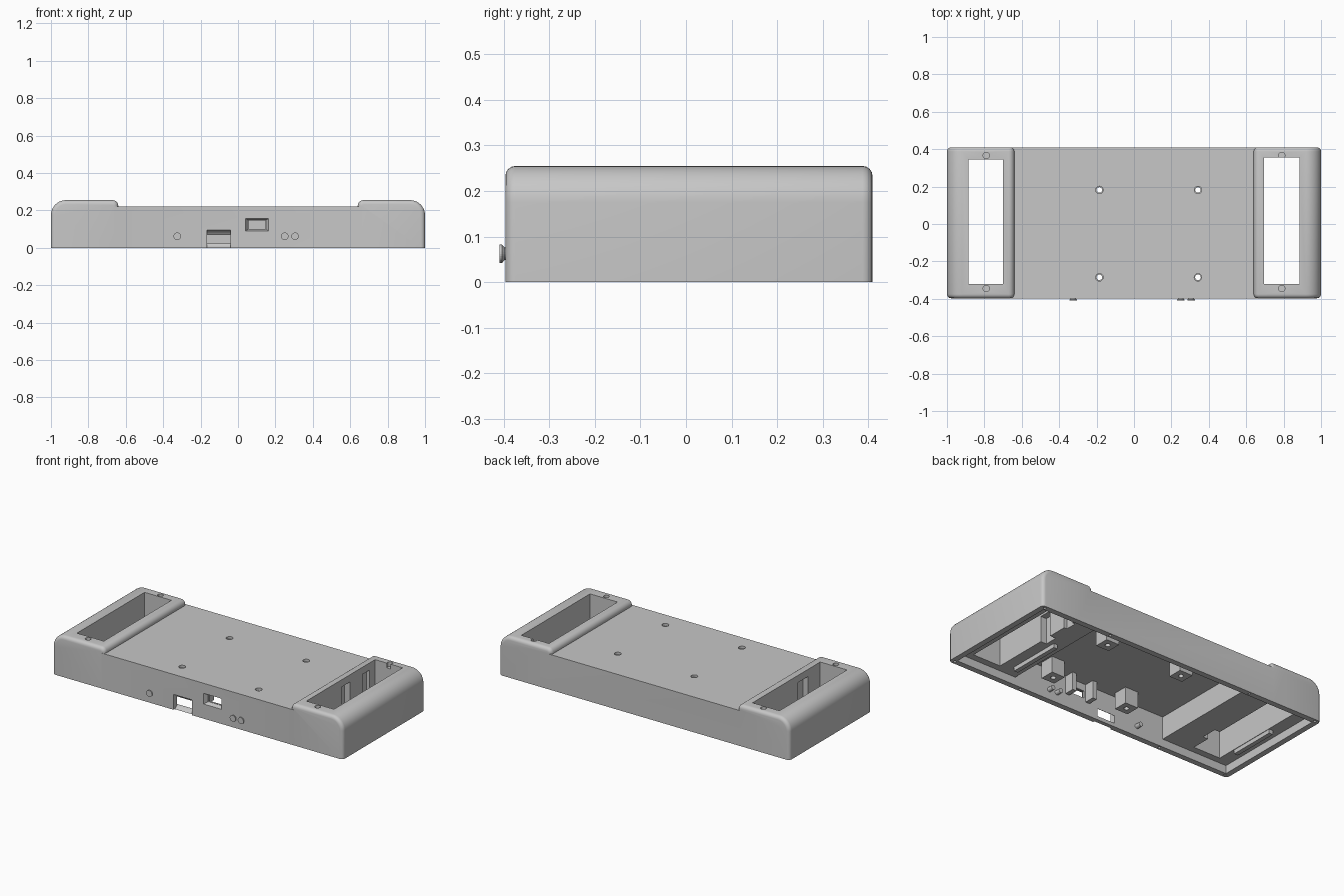
import bpy, bmesh, math
from mathutils import Matrix

if "Cube" in bpy.data.objects:
    bpy.data.objects.remove(bpy.data.objects["Cube"])

FRONT, BACK = -0.397, 0.41
DECK, TOP = 0.22, 0.255
SIDES = (-1, 1)

grey = bpy.data.materials.new("plain grey")
grey.use_nodes = True
grey.diffuse_color = (0.57, 0.57, 0.57, 1)
bsdf = next(n for n in grey.node_tree.nodes if n.type == "BSDF_PRINCIPLED")
bsdf.inputs["Base Color"].default_value = grey.diffuse_color


def make(name, bm):
    bmesh.ops.recalc_face_normals(bm, faces=bm.faces)
    mesh = bpy.data.meshes.new(name)
    bm.to_mesh(mesh)
    bm.free()
    mesh.materials.append(grey)
    ob = bpy.data.objects.new(name, mesh)
    bpy.context.scene.collection.objects.link(ob)
    return ob


def add_box(bm, x0, x1, y0, y1, z0, z1):
    m = Matrix.Translation(((x0 + x1) / 2, (y0 + y1) / 2, (z0 + z1) / 2))
    m = m @ Matrix.Diagonal((x1 - x0, y1 - y0, z1 - z0, 1))
    return bmesh.ops.create_cube(bm, size=1, matrix=m)["verts"]


def boxes(name, *dims):
    bm = bmesh.new()
    for d in dims:
        add_box(bm, *d)
    return make(name, bm)


def pegs(name, spots, r, z0, z1):
    bm = bmesh.new()
    for x, y in spots:
        bmesh.ops.create_cone(bm, cap_ends=True, segments=20, radius1=r, radius2=r,
                              depth=z1 - z0, matrix=Matrix.Translation((x, y, (z0 + z1) / 2)))
    return make(name, bm)


def combine(body, tool, operation):
    tool.hide_render = True
    mod = body.modifiers.new("join", "BOOLEAN")
    mod.operation, mod.object, mod.solver = operation, tool, "EXACT"
    bpy.context.view_layer.objects.active = body
    bpy.ops.object.modifier_apply(modifier=mod.name)
    bpy.data.objects.remove(tool)


def arc(cx, cz, r, a0, a1, n):
    angles = [math.radians(a0 + (a1 - a0) * i / n) for i in range(n + 1)]
    return [(cx + r * math.cos(a), cz + r * math.sin(a)) for a in angles]


# Raised end block: rounded profile swept along y, with softened ends
def end_block(s):
    profile = [(0.64, 0), (1, 0)]
    profile += arc(0.92, TOP - 0.08, 0.08, 0, 90, 10)
    profile += arc(0.67, TOP - 0.03, 0.03, 90, 180, 6)
    bm = bmesh.new()
    face = bm.faces.new([bm.verts.new((s * x, FRONT, z)) for x, z in profile])
    ext = bmesh.ops.extrude_face_region(bm, geom=[face])["geom"]
    for v in ext:
        if isinstance(v, bmesh.types.BMVert):
            v.co.y = BACK
    bmesh.ops.recalc_face_normals(bm, faces=bm.faces)
    rim = [e for e in bm.edges
           if abs(e.verts[0].co.y - e.verts[1].co.y) < 1e-5
           and max(v.co.z for v in e.verts) > 0.01]
    bmesh.ops.bevel(bm, geom=rim, offset=0.022, segments=4, profile=0.5,
                    affect="EDGES", clamp_overlap=True)
    return make("end_block", bm)


# Low centre deck joined to both end blocks
case = boxes("case_shell", (-0.74, 0.74, FRONT, BACK, 0, DECK))
for s in SIDES:
    combine(case, end_block(s), "UNION")

# Hollow underside: shallow tray recess, then a deep centre bay
combine(case, boxes("recess", (-0.965, 0.965, FRONT + 0.035, BACK - 0.035, -0.1, 0.05)), "DIFFERENCE")
combine(case, boxes("bay", (-0.51, 0.55, FRONT + 0.035, BACK - 0.035, -0.1, 0.19)), "DIFFERENCE")

# Long slots through the end blocks
combine(case, boxes("slots", (-0.885, -0.70, -0.32, 0.345, -0.1, 0.4),
                    (0.695, 0.885, -0.32, 0.355, -0.1, 0.4)), "DIFFERENCE")

# Notches in the inner slot walls
combine(case, boxes("notches", (-0.71, -0.665, -0.2, -0.1, 0.03, 0.21),
                    (0.655, 0.71, 0.03, 0.11, 0.03, 0.21),
                    (0.675, 0.71, 0.23, 0.3, 0.03, 0.21)), "DIFFERENCE")

# Square standoffs under the deck and the guides beside the front port
mounts = [(x, y) for x in (-0.185, 0.342) for y in (-0.285, 0.182)]
stands = [(x - 0.045, x + 0.045, y - 0.045, y + 0.045, 0.09, 0.2) for x, y in mounts]
combine(case, boxes("standoffs", *stands), "UNION")
guides = [(x - 0.014, x + 0.014, FRONT + 0.02, -0.3, 0.08, 0.2) for x in (0.03, 0.175)]
combine(case, boxes("port_guides", *guides), "UNION")

# Screw holes: stepped in the deck, blind in the end blocks and bottom rim
combine(case, pegs("deck_holes", mounts, 0.015, -0.1, 0.4), "DIFFERENCE")
combine(case, pegs("deck_hole_steps", mounts, 0.02, 0.205, 0.4), "DIFFERENCE")
caps = [(s * 0.79, y) for s in SIDES for y in (-0.345, 0.366)]
combine(case, pegs("cap_holes", caps, 0.017, 0.225, 0.4), "DIFFERENCE")
rim_spots = [(x, y) for x in (-0.97, -0.5, 0.5, 0.97) for y in (FRONT + 0.018, BACK - 0.018)]
combine(case, pegs("rim_holes", rim_spots, 0.008, -0.1, 0.03), "DIFFERENCE")

# Flared port opening in the front wall
bm = bmesh.new()
for v in add_box(bm, 0.04, 0.165, FRONT - 0.002, FRONT + 0.025, 0.09, 0.158):
    if v.co.y > FRONT:
        v.co.x = 0.1025 + (v.co.x - 0.1025) * 0.76
        v.co.z = 0.124 + (v.co.z - 0.124) * 0.7
combine(case, make("port_flare", bm), "DIFFERENCE")
combine(case, boxes("port", (0.057, 0.148, FRONT + 0.01, -0.3, 0.102, 0.146)), "DIFFERENCE")

# Rounded scoop in the lower front edge, opening into the bay
bm = bmesh.new()
bmesh.ops.create_cone(bm, cap_ends=True, segments=40, radius1=0.05, radius2=0.05, depth=0.125,
                      matrix=Matrix.Translation((-0.1025, FRONT - 0.009, 0.046))
                      @ Matrix.Rotation(math.pi / 2, 4, "Y"))
combine(case, make("scoop", bm), "DIFFERENCE")

# Small bars beside the slots on the underside
boxes("tray_bar_right", (-0.915, -0.888, -0.2, 0.1, 0.025, 0.06))
boxes("tray_bar_left", (0.6, 0.627, -0.28, 0.06, 0.025, 0.06))

# Front buttons: stem through the wall with a flared head
for x in (-0.325, 0.25, 0.305):
    bm = bmesh.new()
    for r1, r2, y0, y1 in ((0.014, 0.014, FRONT + 0.07, FRONT - 0.006),
                           (0.012, 0.02, FRONT, FRONT - 0.007),
                           (0.02, 0.02, FRONT - 0.007, -0.41)):
        m = Matrix.Translation((x, (y0 + y1) / 2, 0.062)) @ Matrix.Rotation(math.pi / 2, 4, "X")
        bmesh.ops.create_cone(bm, cap_ends=True, segments=24, radius1=r1, radius2=r2,
                              depth=y0 - y1, matrix=m)
    make("front_button", bm)

# Smooth the curved faces, keep corners crisp
bpy.ops.object.select_all(action="DESELECT")
case.select_set(True)
bpy.context.view_layer.objects.active = case
bpy.ops.object.shade_smooth_by_angle(angle=math.radians(30))
